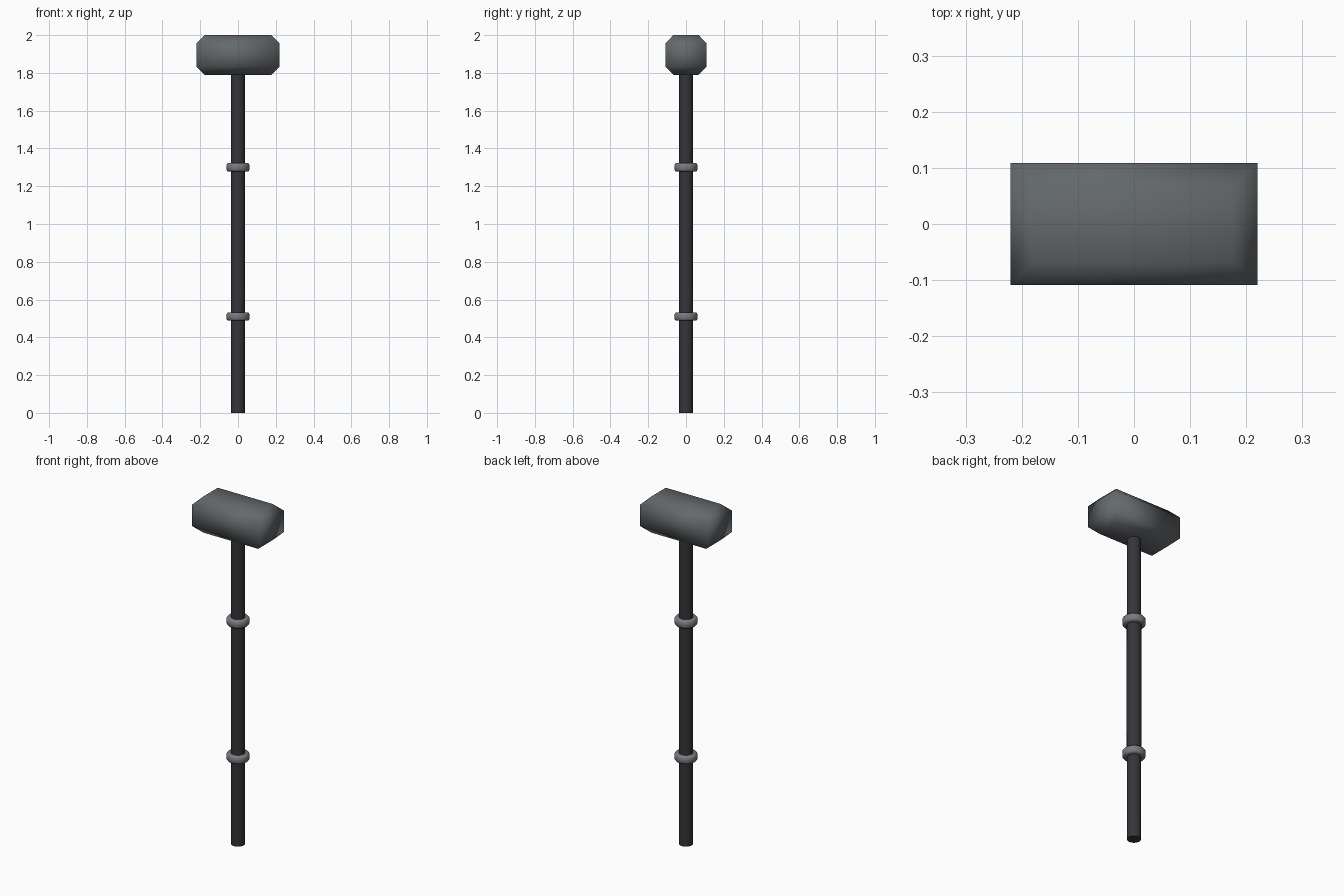
import bpy, bmesh, math

if "Cube" in bpy.data.objects:
    bpy.data.objects.remove(bpy.data.objects["Cube"])


def material(name, rgb):
    m = bpy.data.materials.new(name)
    m.diffuse_color = (*rgb, 1)
    m.use_nodes = True
    m.node_tree.nodes["Principled BSDF"].inputs["Base Color"].default_value = m.diffuse_color
    return m


IRON = material("dark iron", (0.125, 0.14, 0.146))
GRIP = material("blackened shaft", (0.036, 0.036, 0.042))
STEEL = material("grey steel", (0.19, 0.2, 0.215))


def loft(name, rings, mat, closed=False, angle=None):
    """Skin a stack of equal-length vertex rings, capped or joined end to end."""
    bm = bmesh.new()
    rows = [[bm.verts.new(p) for p in ring] for ring in rings]
    n = len(rows[0])
    pairs = list(zip(rows, rows[1:])) + ([(rows[-1], rows[0])] if closed else [])
    for a, b in pairs:
        for i in range(n):
            j = (i + 1) % n
            bm.faces.new((a[i], a[j], b[j], b[i]))
    if not closed:
        bm.faces.new(rows[0][::-1])
        bm.faces.new(rows[-1])
    bmesh.ops.recalc_face_normals(bm, faces=bm.faces)
    me = bpy.data.meshes.new(name)
    bm.to_mesh(me)
    bm.free()
    me.materials.append(mat)
    ob = bpy.data.objects.new(name, me)
    bpy.context.collection.objects.link(ob)
    bpy.ops.object.select_all(action='DESELECT')
    ob.select_set(True)
    bpy.context.view_layer.objects.active = ob
    if angle is None:
        bpy.ops.object.shade_smooth()
    else:
        bpy.ops.object.shade_smooth_by_angle(angle=math.radians(angle))
    return ob


def circle(r, z, n=24):
    return [(r * math.cos(2 * math.pi * i / n), r * math.sin(2 * math.pi * i / n), z)
            for i in range(n)]


def rect(x, y, z):
    return [(-x, -y, z), (x, -y, z), (x, y, z), (-x, y, z)]


# Head: block whose top and bottom rims are chamfered, softly shaded
loft("hammer_head", [rect(0.177, 0.067, 1.79), rect(0.22, 0.109, 1.833),
                     rect(0.22, 0.109, 1.957), rect(0.177, 0.067, 2.0)], IRON)

# Shaft: very slightly swollen towards the middle
loft("shaft", [circle(0.0365 + 0.0015 * math.sin(math.pi * k / 8), 1.82 * k / 8)
               for k in range(9)], GRIP, angle=40)

# Two rounded collars around the shaft
for name, z in (("upper_collar", 1.30), ("lower_collar", 0.51)):
    profile = [(0.034, -0.022), (0.054, -0.022), (0.061, -0.013),
               (0.061, 0.013), (0.054, 0.022), (0.034, 0.022)]
    loft(name, [circle(r, z + h) for r, h in profile], STEEL, closed=True, angle=60)
